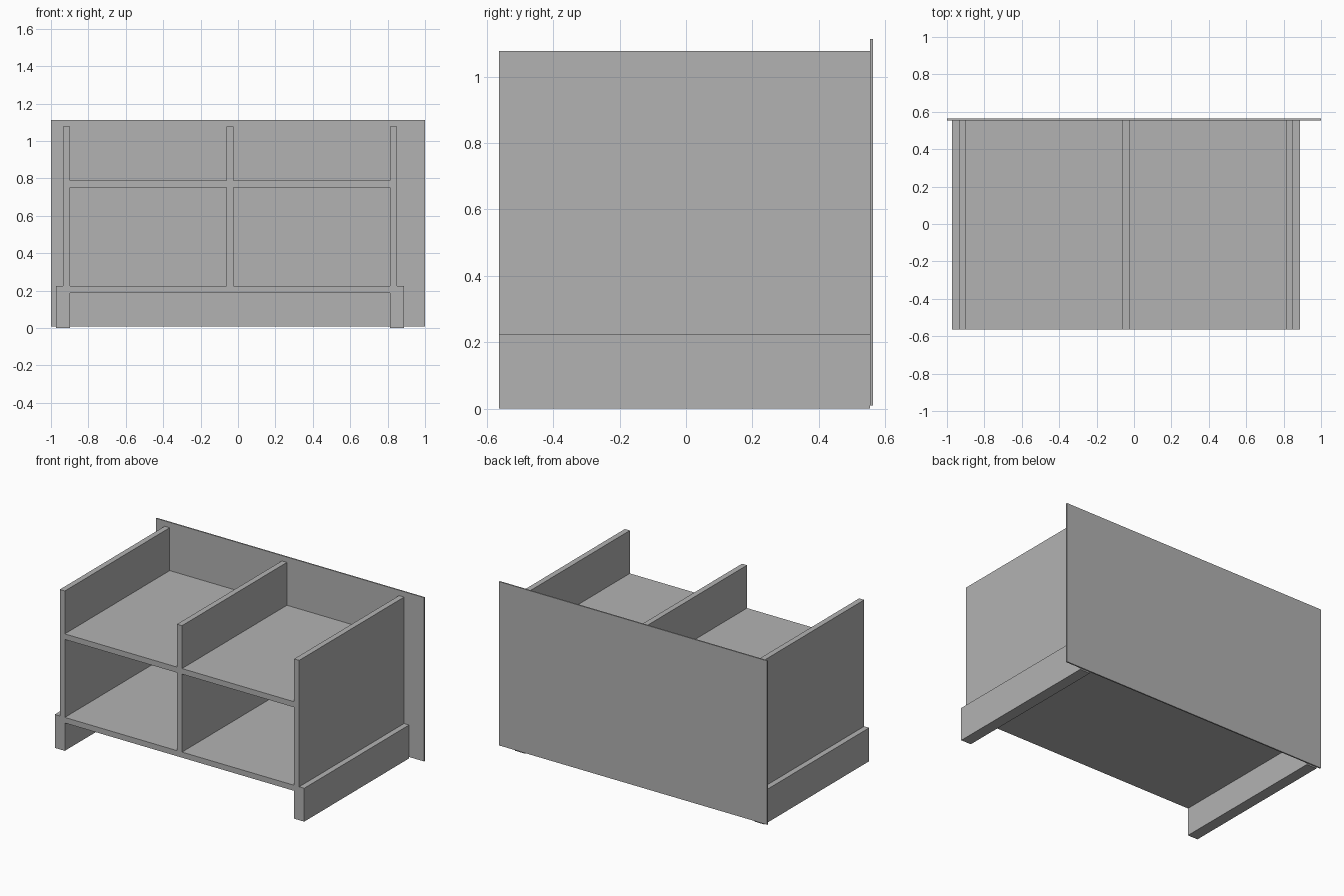
import bpy

cube = bpy.data.objects.get("Cube")
if cube:
    bpy.data.objects.remove(cube, do_unlink=True)

# Single grey finish
grey = bpy.data.materials.new("plain grey")
grey.use_nodes = True
grey.diffuse_color = (0.448, 0.448, 0.448, 1)
grey.node_tree.nodes["Principled BSDF"].inputs["Base Color"].default_value = grey.diffuse_color


def board(name, x, y, z):
    """Flat board spanning the given (low, high) ranges."""
    spans = (x, y, z)
    bpy.ops.mesh.primitive_cube_add(size=1, location=[(a + b) / 2 for a, b in spans])
    obj = bpy.context.object
    obj.name = name
    obj.scale = [b - a for a, b in spans]
    bpy.ops.object.transform_apply(location=False, rotation=False, scale=True)
    obj.data.materials.append(grey)
    return obj


T = 0.0375                      # board thickness
DEPTH = (-0.563, 0.554)         # front to back of the carcass
BASE, TOP = 0.225, 1.077        # top of the plinth, top of the uprights
SHELF = 0.788                   # top of the upper shelf
INNER_R, INNER_L = -0.897, 0.813
MID = (INNER_R + INNER_L) / 2

# Side panels standing on thicker runners
for side, inner, out in (("right", INNER_R, -1), ("left", INNER_L, 1)):
    board(side + "_panel", sorted((inner, inner + out * T)), DEPTH, (BASE, TOP))
    board(side + "_runner", sorted((inner, inner + out * 2 * T)), DEPTH, (0, BASE))

# Bottom board and central divider
board("bottom_board", (INNER_R, INNER_L), DEPTH, (BASE - T, BASE))
divider = (MID - T / 2, MID + T / 2)
board("center_divider", divider, DEPTH, (BASE, TOP))

# Upper shelf, one half on each side of the divider
board("right_shelf", (INNER_R, divider[0]), DEPTH, (SHELF - T, SHELF))
board("left_shelf", (divider[1], INNER_L), DEPTH, (SHELF - T, SHELF))

# Thin oversized back panel
board("back_panel", (-1, 1), (DEPTH[1], 0.563), (0.009, 1.113))
